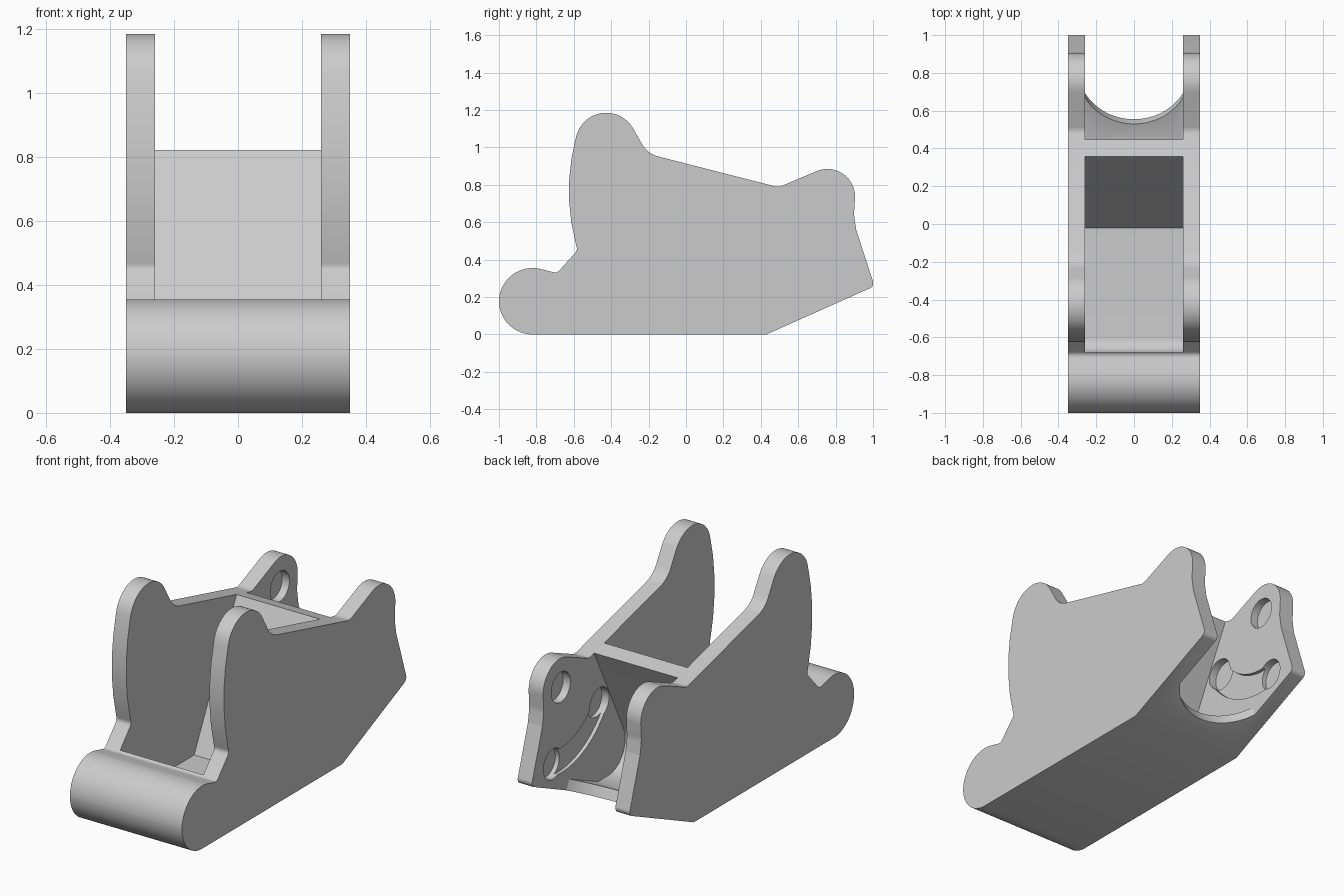
import bpy, bmesh, math
from mathutils import Vector

old = bpy.data.objects.get("Cube")
if old:
    bpy.data.objects.remove(old, do_unlink=True)

HALF, INNER = 0.35, 0.26          # outer and inner half widths
SLOPE = math.atan2(0.258, 0.578)  # underside rise at the back

grey = bpy.data.materials.new("plain_grey")
grey.use_nodes = True
grey.diffuse_color = (0.6, 0.6, 0.6, 1)
grey.node_tree.nodes["Principled BSDF"].inputs["Base Color"].default_value = (0.6, 0.6, 0.6, 1)


def rounded(corners, step=math.radians(5)):
    """Outline through (y, z, radius) corners, each replaced by a tangent arc."""
    out = []
    for i, (y, z, r) in enumerate(corners):
        p = Vector((y, z))
        if r == 0:
            out.append(p)
            continue
        a = (Vector(corners[i - 1][:2]) - p).normalized()
        b = (Vector(corners[(i + 1) % len(corners)][:2]) - p).normalized()
        half = a.angle(b) / 2
        centre = p + (a + b).normalized() * (r / math.sin(half))
        start = p + a * (r / math.tan(half)) - centre
        end = p + b * (r / math.tan(half)) - centre
        turn = math.atan2(start.x * end.y - start.y * end.x, start.dot(end))
        n = max(3, int(abs(turn) / step))
        for k in range(n + 1):
            t = turn * k / n
            c, s = math.cos(t), math.sin(t)
            out.append(centre + Vector((start.x * c - start.y * s, start.x * s + start.y * c)))
    return out


def prism(name, points, direction):
    """Solid made by sweeping a flat outline of 3D points along a direction."""
    bm = bmesh.new()
    face = bm.faces.new([bm.verts.new(p) for p in points])
    ext = bmesh.ops.extrude_face_region(bm, geom=[face])
    moved = [g for g in ext["geom"] if isinstance(g, bmesh.types.BMVert)]
    bmesh.ops.translate(bm, verts=moved, vec=direction)
    bmesh.ops.recalc_face_normals(bm, faces=bm.faces)
    mesh = bpy.data.meshes.new(name)
    bm.to_mesh(mesh)
    bm.free()
    mesh.materials.append(grey)
    obj = bpy.data.objects.new(name, mesh)
    bpy.context.collection.objects.link(obj)
    return obj


def across(name, outline, half):
    """Side outline swept symmetrically over the width."""
    return prism(name, [Vector((-half, p[0], p[1])) for p in outline], Vector((2 * half, 0, 0)))


def carve(target, cutter):
    cutter.hide_render = True
    mod = target.modifiers.new("cut", "BOOLEAN")
    mod.operation, mod.solver, mod.object = "DIFFERENCE", "EXACT", cutter
    bpy.context.view_layer.objects.active = target
    bpy.ops.object.modifier_apply(modifier=mod.name)
    bpy.data.objects.remove(cutter, do_unlink=True)


def polar(centre, r, angle):
    return Vector((centre[0] + r * math.cos(angle), centre[1] + r * math.sin(angle)))


# Whole body: roller nose, tall front fins, back lobes, sloped underside
body = across("bracket_body", rounded([
    (-1, 0, 0.18), (-1, 0.406, 0.18), (-0.69, 0.328, 0.03), (-0.58, 0.45, 0.03),
    (-0.665, 0.77, 1.1), (-0.553, 1.185, 0.165), (-0.331, 1.185, 0.165),
    (-0.205, 0.966, 0.14), (0.495, 0.787, 0.06), (0.918, 0.966, 0.148),
    (0.898, 0.64, 0.12), (0.91, 0.56, 0.03), (1.008, 0.258, 0.03), (0.43, 0, 0)]), HALF)

# Front bay, with a rounded front corner and a leaning rear wall
carve(body, across("front_bay", rounded([
    (-0.68, 0.06, 0.08), (-0.02, 0.06, 0), (0.36, 0.825, 0), (0.36, 2, 0), (-0.68, 2, 0)]), INNER))

# Back bay, curving from the leaning wall into the sloped floor
rise = math.tan(SLOPE)
floor = lambda y: 0.066 + rise * (y - 0.43)
carve(body, across("back_bay", rounded([
    (0.45, 2, 0), (0.45, 0.803, 0), (0.08, 0.06, 0.15), (0.417, 0.06, 0),
    (1.2, floor(1.2), 0), (1.2, 2, 0)]), INNER))

# Scooped edge of the sloped floor
along = Vector((0, math.cos(SLOPE), math.sin(SLOPE)))
normal = Vector((0, -math.sin(SLOPE), math.cos(SLOPE)))
radius = 0.297
reach = math.asin(INNER / radius)
edge = Vector((0, 0.53, floor(0.53))) - normal * 0.15
scoop = []
for k in range(33):
    t = reach * (k / 16 - 1)
    scoop.append(edge + along * radius * (1 - math.cos(t)) + Vector((radius * math.sin(t), 0, 0)))
scoop += [edge + along * 0.7 + Vector((x, 0, 0)) for x in (INNER, -INNER)]
carve(body, prism("floor_scoop", scoop, normal * 0.3))

# Shallow curved slot and three deeper round pockets on both inner faces
top, upper, lower = (0.745, 0.72), (0.40, 0.50), (0.815, 0.313)
a0 = math.atan2(upper[1] - top[1], upper[0] - top[0])
a1 = math.atan2(lower[1] - top[1], lower[0] - top[0])
sweep = [a0 + (a1 - a0) * k / 20 for k in range(21)]
slot = [polar(top, 0.485, a) for a in sweep] + [polar(top, 0.345, a) for a in reversed(sweep)]
carve(body, across("curved_slot", slot, INNER + 0.02))
for spot in (top, upper, lower):
    ring = [polar(spot, 0.085, math.tau * k / 40) for k in range(40)]
    carve(body, across("round_pocket", ring, INNER + 0.045))

# Smooth rounds, crisp edges
bpy.ops.object.select_all(action="DESELECT")
body.select_set(True)
bpy.context.view_layer.objects.active = body
bpy.ops.object.shade_smooth_by_angle(angle=math.radians(25))
